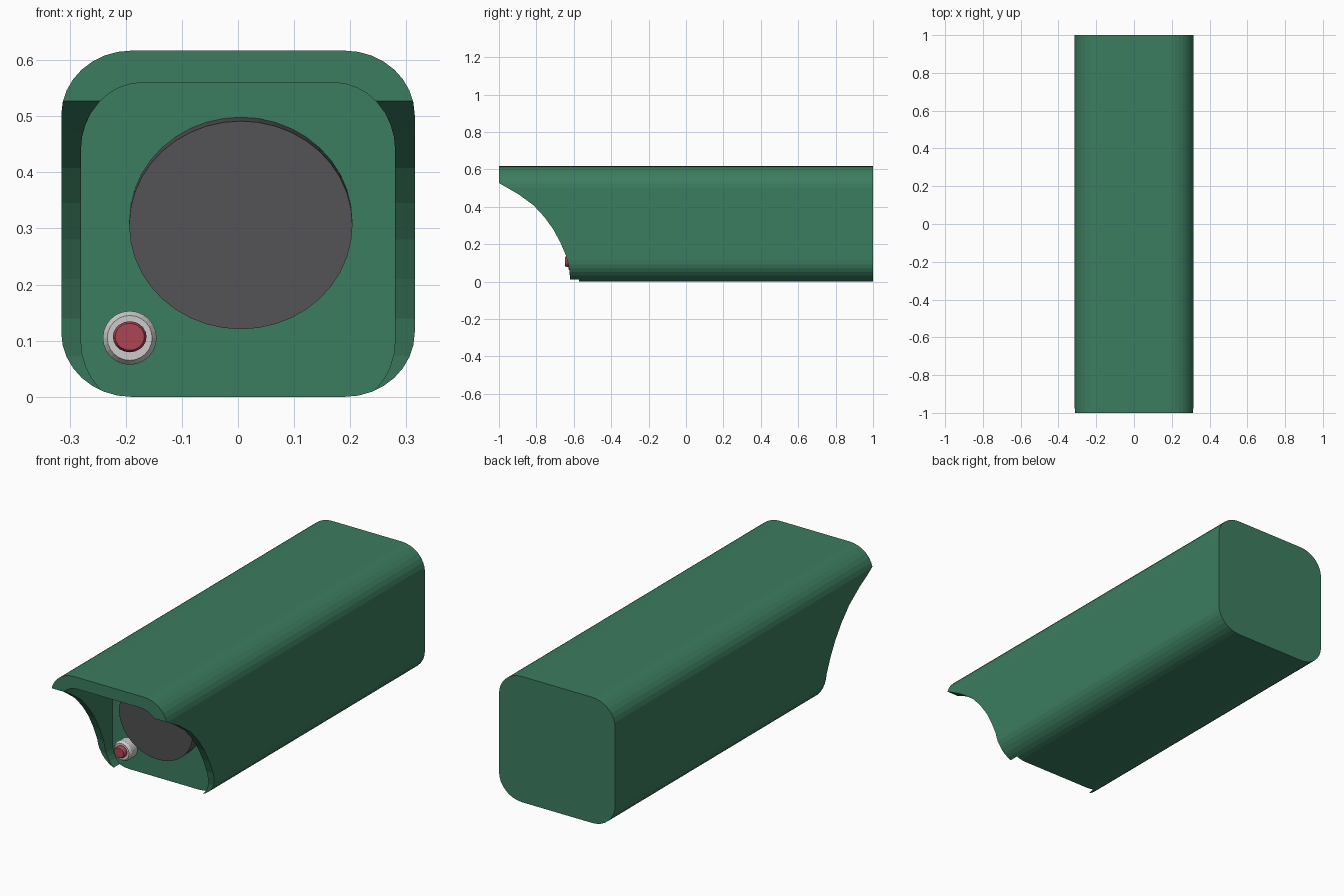
import bpy, bmesh, math
from mathutils import Matrix, Vector

if "Cube" in bpy.data.objects:
    bpy.data.objects.remove(bpy.data.objects["Cube"])


def material(name, rgb):
    m = bpy.data.materials.new(name)
    m.diffuse_color = (*rgb, 1)
    m.use_nodes = True
    m.node_tree.nodes["Principled BSDF"].inputs["Base Color"].default_value = m.diffuse_color
    return m


def prism(name, points, offset, mat=None):
    """Closed outline swept along a vector."""
    bm = bmesh.new()
    face = bm.faces.new([bm.verts.new(p) for p in points])
    out = bmesh.ops.extrude_face_region(bm, geom=[face])
    verts = [g for g in out["geom"] if isinstance(g, bmesh.types.BMVert)]
    bmesh.ops.translate(bm, verts=verts, vec=offset)
    bmesh.ops.recalc_face_normals(bm, faces=bm.faces)
    me = bpy.data.meshes.new(name)
    bm.to_mesh(me)
    bm.free()
    ob = bpy.data.objects.new(name, me)
    bpy.context.collection.objects.link(ob)
    if mat:
        me.materials.append(mat)
    return ob


def rounded_rect(hx, z0, z1, rx, rz, y, n=8):
    pts = []
    corners = [(1, z1 - rz), (-1, z1 - rz), (-1, z0 + rz), (1, z0 + rz)]
    for q, (sx, cz) in enumerate(corners):
        for i in range(n + 1):
            a = (q + i / n) * math.pi / 2
            pts.append((sx * (hx - rx) + rx * math.cos(a), y, cz + rz * math.sin(a)))
    return pts


def lathe(name, profile, center, mat=None, sides=32, scale_z=1, tilt=0):
    """Rings of (radius, distance forward), capped, pointing to -y."""
    bm = bmesh.new()
    rings = [[bm.verts.new((r * math.cos(2 * math.pi * i / sides), -d,
                            r * scale_z * math.sin(2 * math.pi * i / sides)))
              for i in range(sides)] for r, d in profile]
    for a, b in zip(rings, rings[1:]):
        for i in range(sides):
            j = (i + 1) % sides
            bm.faces.new((a[i], a[j], b[j], b[i]))
    bm.faces.new(rings[0])
    bm.faces.new(rings[-1])
    bmesh.ops.recalc_face_normals(bm, faces=bm.faces)
    bm.transform(Matrix.Translation(center) @ Matrix.Rotation(tilt, 4, 'X'))
    me = bpy.data.meshes.new(name)
    bm.to_mesh(me)
    bm.free()
    ob = bpy.data.objects.new(name, me)
    bpy.context.collection.objects.link(ob)
    if mat:
        me.materials.append(mat)
    return ob


green = material("green_paint", (0.045, 0.205, 0.115))
dark = material("dark_glass", (0.095, 0.095, 0.1))
red = material("red_light", (0.42, 0.06, 0.09))

# Housing
housing = prism("housing", rounded_rect(0.315, 0, 0.617, 0.125, 0.115, -1), (0, 2, 0), green)

# Curved cut that leaves the roof as a hood
curve = [(-1, 0.527), (-0.9, 0.47), (-0.815, 0.408), (-0.757, 0.345), (-0.71, 0.28),
         (-0.672, 0.21), (-0.642, 0.14), (-0.625, 0.073), (-0.62, 0.02), (-0.62, -0.1),
         (-1.2, -0.1), (-1.2, 0.64)]
hood_cut = prism("hood_cutter", [(-0.5, y, z) for y, z in curve], (1, 0, 0))

# Recess behind the hood
recess_cut = prism("recess_cutter",
                   rounded_rect(0.28, -0.019, 0.56, 0.11, 0.12, -1.2), (0, 0.627, 0))

for cutter in (hood_cut, recess_cut):
    mod = housing.modifiers.new(cutter.name, 'BOOLEAN')
    mod.operation = 'DIFFERENCE'
    mod.solver = 'EXACT'
    mod.object = cutter
    cutter.hide_render = True
    cutter.display_type = 'WIRE'

# Lens, tipped slightly downwards
lens = lathe("lens", [(0.199, -0.1), (0.199, 0)], Vector((0.005, -0.645, 0.306)),
             dark, 40, 0.935, math.radians(4.5))

# Indicator light: grey collar and red bulb
lathe("light_collar", [(0.048, 0), (0.048, 0.05), (0.04, 0.062)],
      Vector((-0.193, -0.565, 0.105)), None, 24)
lathe("light_bulb", [(0.03, 0), (0.03, 0.075), (0.026, 0.083)],
      Vector((-0.193, -0.565, 0.107)), red, 20, 0.92)
